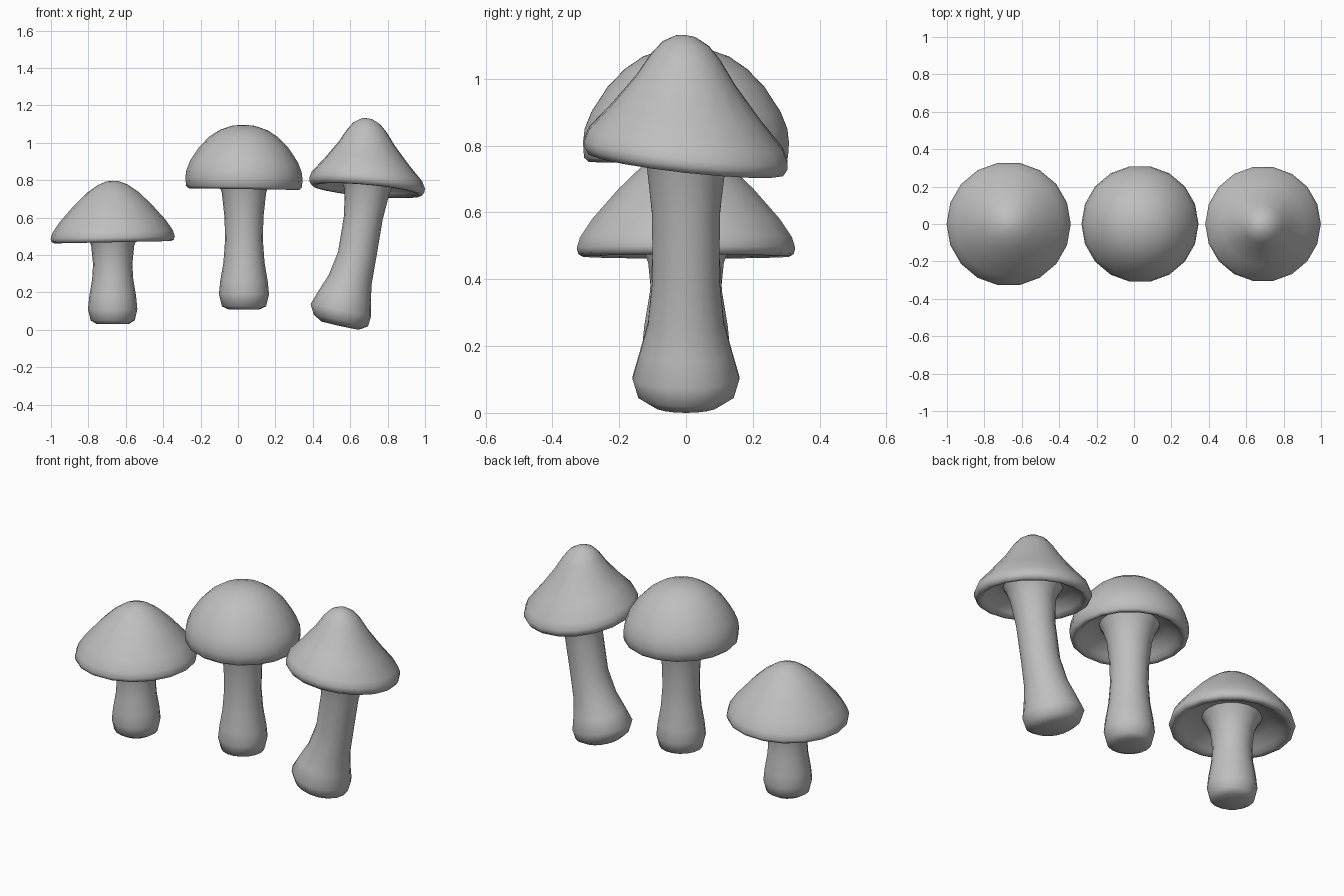
import bpy, bmesh, math

SIDES = 18

grey = bpy.data.materials.new("plain grey")
grey.diffuse_color = (0.52, 0.52, 0.52, 1)


def lathe(name, rings):
    """rings: (centre x, centre z, radius, z slope along x, z slope along y)"""
    bm = bmesh.new()
    loops = []
    for cx, cz, r, sx, sy in rings:
        if r == 0:
            loops.append([bm.verts.new((cx, 0, cz))])
            continue
        loop = []
        for i in range(SIDES):
            a = 2 * math.pi * i / SIDES
            x, y = r * math.cos(a), r * math.sin(a)
            loop.append(bm.verts.new((cx + x, y, cz + sx * x + sy * y)))
        loops.append(loop)
    for lo, hi in zip(loops, loops[1:]):
        for i in range(SIDES):
            j = (i + 1) % SIDES
            if len(lo) == 1:
                bm.faces.new((lo[0], hi[j], hi[i]))
            elif len(hi) == 1:
                bm.faces.new((lo[i], lo[j], hi[0]))
            else:
                bm.faces.new((lo[i], lo[j], hi[j], hi[i]))
    bmesh.ops.recalc_face_normals(bm, faces=bm.faces)
    for f in bm.faces:
        f.smooth = True
    mesh = bpy.data.meshes.new(name)
    bm.to_mesh(mesh)
    bm.free()
    mesh.materials.append(grey)
    ob = bpy.data.objects.new(name, mesh)
    bpy.context.collection.objects.link(ob)
    return ob


def cap(name, cx, profile, sx=0, sy=0):
    lathe(name, [(cx, z, r, sx, sy) for r, z in profile])


def stem(name, cx, profile):
    lathe(name, [(cx, z, r, 0, 0) for r, z in profile])


# short mushroom: profiles run from the underside, round the rim, to the crown
cap("short_cap", -0.67, [
    (0, 0.54), (0.15, 0.54), (0.21, 0.525), (0.265, 0.49), (0.29, 0.473),
    (0.312, 0.468), (0.327, 0.476), (0.332, 0.493), (0.322, 0.525),
    (0.285, 0.58), (0.205, 0.67), (0.135, 0.737), (0.08, 0.775),
    (0.035, 0.793), (0, 0.797)], sx=0.02)
stem("short_stem", -0.67, [
    (0, 0.03), (0.085, 0.03), (0.118, 0.05), (0.132, 0.11), (0.125, 0.18),
    (0.11, 0.27), (0.105, 0.35), (0.115, 0.45), (0.14, 0.51), (0.165, 0.55)])

# middle mushroom with a round cap
cap("round_cap", 0.032, [
    (0, 0.84), (0.15, 0.84), (0.21, 0.825), (0.255, 0.78), (0.275, 0.76),
    (0.295, 0.752), (0.31, 0.765), (0.313, 0.81), (0.308, 0.85),
    (0.288, 0.90), (0.238, 0.976), (0.185, 1.03), (0.13, 1.067),
    (0.06, 1.091), (0, 1.096)], sx=-0.015)
stem("round_stem", 0.032, [
    (0, 0.108), (0.08, 0.108), (0.118, 0.125), (0.134, 0.19), (0.127, 0.26),
    (0.11, 0.36), (0.101, 0.48), (0.104, 0.60), (0.118, 0.73), (0.14, 0.80),
    (0.165, 0.85)])

# tall mushroom with a pointed, tilted cap
cap("pointed_cap", 0.69, [
    (0, 0.82), (0.15, 0.82), (0.21, 0.81), (0.255, 0.765), (0.275, 0.745),
    (0.295, 0.745), (0.308, 0.765), (0.309, 0.785), (0.295, 0.82),
    (0.225, 0.90), (0.15, 0.995), (0.105, 1.065), (0.07, 1.105),
    (0.03, 1.127), (0, 1.131)], sx=-0.09, sy=-0.11)
# leaning stem with a slanted foot
lathe("leaning_stem", [
    (0.545, 0.02, 0, 0, 0), (0.545, 0.022, 0.10, -0.22, 0),
    (0.55, 0.05, 0.145, -0.22, 0), (0.55, 0.105, 0.162, -0.2, 0),
    (0.57, 0.18, 0.14, -0.2, 0), (0.60, 0.27, 0.115, -0.2, 0),
    (0.637, 0.40, 0.102, -0.16, 0), (0.67, 0.60, 0.103, -0.12, 0),
    (0.69, 0.74, 0.12, -0.1, -0.05), (0.69, 0.79, 0.14, -0.09, -0.1),
    (0.69, 0.83, 0.165, -0.09, -0.11)])
